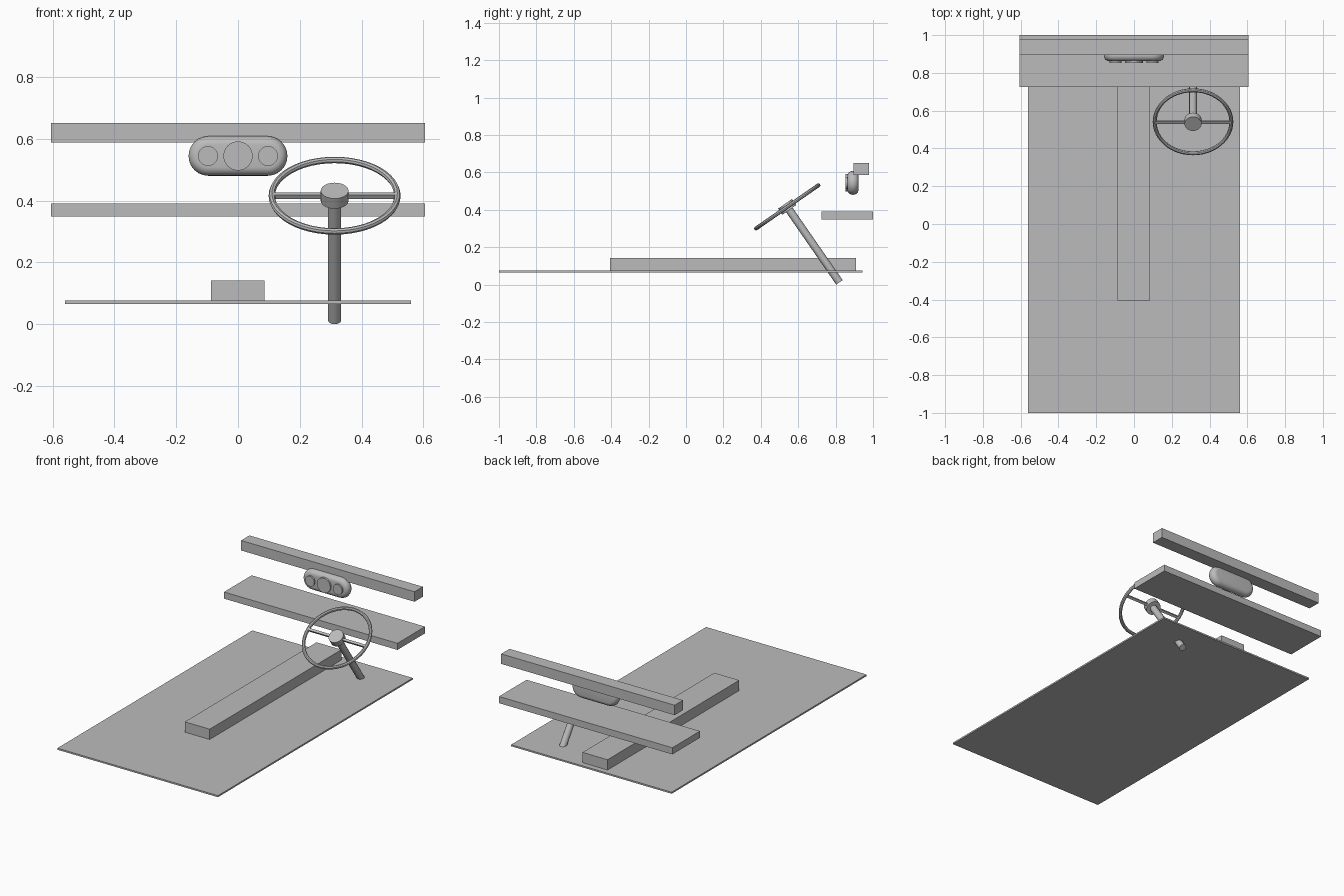
import bpy, bmesh, math
from mathutils import Matrix, Vector

if "Cube" in bpy.data.objects:
    bpy.data.objects.remove(bpy.data.objects["Cube"])

grey = bpy.data.materials.new("plain grey")
grey.diffuse_color = (0.5, 0.5, 0.5, 1)
grey.use_nodes = True
grey.node_tree.nodes["Principled BSDF"].inputs["Base Color"].default_value = grey.diffuse_color


def finish(name, bm, matrix=Matrix(), smooth=False):
    bmesh.ops.recalc_face_normals(bm, faces=bm.faces)
    me = bpy.data.meshes.new(name)
    bm.to_mesh(me)
    bm.free()
    me.materials.append(grey)
    ob = bpy.data.objects.new(name, me)
    bpy.context.collection.objects.link(ob)
    ob.matrix_world = matrix
    if smooth:
        bpy.ops.object.select_all(action='DESELECT')
        ob.select_set(True)
        bpy.context.view_layer.objects.active = ob
        bpy.ops.object.shade_smooth_by_angle(angle=math.radians(35))
    return ob


def box(name, lo, hi, matrix=Matrix()):
    bm = bmesh.new()
    bmesh.ops.create_cube(bm, size=1)
    for v in bm.verts:
        v.co = Vector([(a + b) / 2 + c * (b - a) for a, b, c in zip(lo, hi, v.co)])
    return finish(name, bm, matrix)


def cylinder(name, r, z0, z1, sides, matrix=Matrix()):
    bm = bmesh.new()
    bmesh.ops.create_cone(bm, cap_ends=True, segments=sides, radius1=r, radius2=r,
                          depth=z1 - z0, matrix=Matrix.Translation((0, 0, (z0 + z1) / 2)))
    return finish(name, bm, matrix, True)


# Floor, tunnel, shelf and dash rail
box("floor_panel", (-0.56, -1.0, 0.066), (0.56, 0.943, 0.076))
box("centre_tunnel", (-0.088, -0.405, 0.076), (0.086, 0.908, 0.141))
box("lower_shelf", (-0.605, 0.725, 0.348), (0.605, 1.0, 0.39))
box("dash_rail", (-0.605, 0.895, 0.587), (0.605, 0.978, 0.65))

# Instrument pod: stacked capsule outlines, rounded front and back
bm = bmesh.new()
rings = []
steps = 12
for i in range(steps + 1):
    a = math.pi * i / steps
    r = 0.036 + 0.028 * math.sin(a)
    y = 0.8925 - 0.03 * math.cos(a)
    ring = []
    for side, start in ((1, -90), (-1, 90)):
        for k in range(13):
            t = math.radians(start + 15 * k)
            ring.append(bm.verts.new((side * 0.096 + r * math.cos(t), y, 0.544 + r * math.sin(t))))
    rings.append(ring)
n = len(rings[0])
for a, b in zip(rings, rings[1:]):
    for k in range(n):
        bm.faces.new((a[k], a[(k + 1) % n], b[(k + 1) % n], b[k]))
bm.faces.new(rings[0])
bm.faces.new(rings[-1])
finish("instrument_pod", bm, smooth=True)

# Three round gauges
for name, x, r in (("left_gauge", -0.097, 0.032), ("centre_gauge", 0, 0.047), ("right_gauge", 0.097, 0.032)):
    m = Matrix.Translation((x, 0.88, 0.544)) @ Matrix.Rotation(math.radians(90), 4, 'X')
    cylinder(name, r, 0, 0.027, 32, m)

# Steering wheel, tilted towards the driver
tilt = Matrix.Translation((0.3125, 0.541, 0.4155)) @ Matrix.Rotation(math.radians(34.7), 4, 'X')
bm = bmesh.new()
rim = []
for i in range(48):
    a = 2 * math.pi * i / 48
    rim.append([bm.verts.new(((0.203 + 0.0105 * math.cos(b)) * math.cos(a),
                              (0.203 + 0.0105 * math.cos(b)) * math.sin(a),
                              0.0105 * math.sin(b)))
                for b in (2 * math.pi * j / 8 for j in range(8))])
for i in range(48):
    p, q = rim[i], rim[(i + 1) % 48]
    for j in range(8):
        k = (j + 1) % 8
        bm.faces.new((p[j], q[j], q[k], p[k]))
finish("steering_wheel_rim", bm, tilt, True)
box("steering_wheel_spoke", (-0.2, -0.0075, -0.0075), (0.2, 0.0075, 0.0075), tilt)
cylinder("steering_wheel_hub", 0.045, -0.02, 0.02, 24, tilt)
cylinder("steering_column", 0.021, -0.491, -0.01, 12, tilt)
